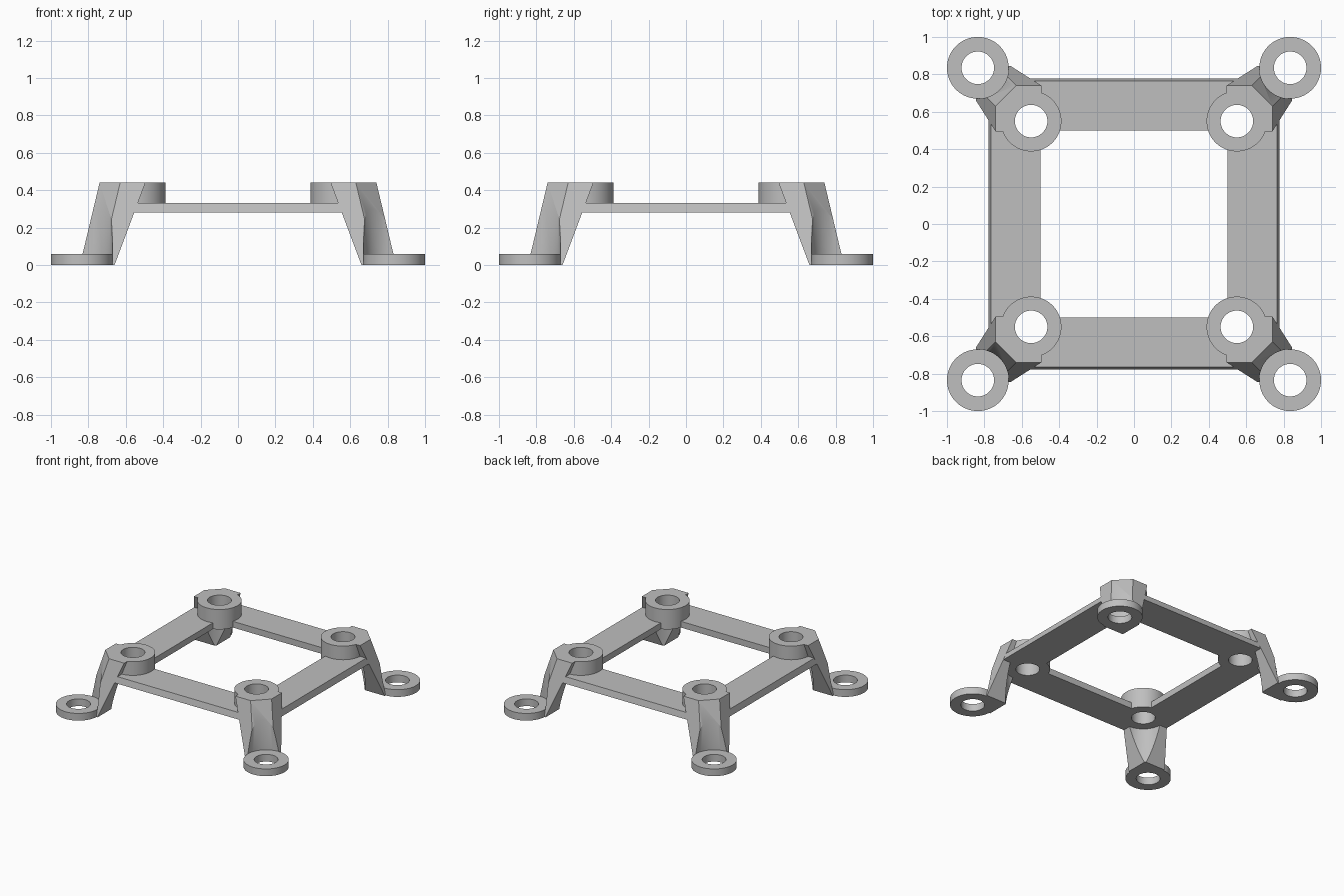
import bpy
import bmesh
import math

if "Cube" in bpy.data.objects:
    bpy.data.objects.remove(bpy.data.objects["Cube"])

TOP = 0.44                       # height of the standoffs
FRAME_LOW, FRAME_HIGH = 0.28, 0.33
FOOT_TOP = 0.058
CHAMFER = 0.11
POST, POST_R = 0.55, 0.162       # standoff position on x and y, radius
FOOT, FOOT_R = 0.835, 0.165
HOLE_R = 0.087

grey = bpy.data.materials.new("light grey")
grey.use_nodes = True
colour = (0.52, 0.52, 0.52, 1)
grey.diffuse_color = colour
grey.node_tree.nodes["Principled BSDF"].inputs["Base Color"].default_value = colour


def loft(name, low, high, z0, z1):
    """Closed solid between two outlines with equal point counts."""
    bm = bmesh.new()
    a = [bm.verts.new((x, y, z0)) for x, y in low]
    b = [bm.verts.new((x, y, z1)) for x, y in high]
    bm.faces.new(a[::-1])
    bm.faces.new(b)
    n = len(a)
    for i in range(n):
        j = (i + 1) % n
        bm.faces.new((a[i], a[j], b[j], b[i]))
    bmesh.ops.recalc_face_normals(bm, faces=bm.faces)
    mesh = bpy.data.meshes.new(name)
    bm.to_mesh(mesh)
    bm.free()
    mesh.materials.append(grey)
    obj = bpy.data.objects.new(name, mesh)
    bpy.context.collection.objects.link(obj)
    return obj


def cylinder(name, centre, radius, z0, z1, sides=64):
    ring = [(centre + radius * math.cos(math.tau * (i + 0.5) / sides),
             centre + radius * math.sin(math.tau * (i + 0.5) / sides))
            for i in range(sides)]
    return loft(name, ring, ring, z0, z1)


def apply_modifier(obj, mod):
    bpy.ops.object.select_all(action='DESELECT')
    bpy.context.view_layer.objects.active = obj
    obj.select_set(True)
    bpy.ops.object.modifier_apply(modifier=mod.name)


def combine(obj, tool, operation):
    mod = obj.modifiers.new("combine", 'BOOLEAN')
    mod.operation = operation
    mod.solver = 'EXACT'
    mod.object = tool
    apply_modifier(obj, mod)
    bpy.data.objects.remove(tool)


def leg_outline(lo, hi):
    cut = hi - CHAMFER
    return [(lo, lo), (hi, lo), (hi, cut), (cut, hi), (lo, hi)]


def frame_outline(z):
    hi = 0.845 - 0.105 * z / TOP - 0.001
    cut = hi - CHAMFER
    return [(hi, -cut), (hi, cut), (cut, hi), (-cut, hi),
            (-hi, cut), (-hi, -cut), (-cut, -hi), (cut, -hi)]


# Splayed corner leg, hollowed beneath the standoff
body = loft("mounting_bracket", leg_outline(0.66, 0.845),
            leg_outline(0.495, 0.74), 0, TOP)
combine(body, cylinder("under_clearance", POST, POST_R, -0.1, FRAME_LOW), 'DIFFERENCE')

# Flat square frame with sloped outer sides
frame = loft("frame", frame_outline(FRAME_LOW), frame_outline(FRAME_HIGH),
             FRAME_LOW, FRAME_HIGH)
opening = [(-0.5, -0.5), (0.5, -0.5), (0.5, 0.5), (-0.5, 0.5)]
combine(frame, loft("opening", opening, opening, 0, 1), 'DIFFERENCE')
combine(body, frame, 'UNION')

# Round groove above the foot, then the standoff and foot pad
combine(body, cylinder("groove", FOOT, FOOT_R, FOOT_TOP, 1), 'DIFFERENCE')
combine(body, cylinder("standoff", POST, POST_R, FRAME_LOW, TOP), 'UNION')
combine(body, cylinder("foot", FOOT, FOOT_R, 0, FOOT_TOP), 'UNION')

# Screw holes
for place in (POST, FOOT):
    combine(body, cylinder("screw_hole", place, HOLE_R, -0.1, 1), 'DIFFERENCE')

# Repeat the finished corner on all four sides
mirror = body.modifiers.new("mirror", 'MIRROR')
mirror.use_axis = (True, True, False)
mirror.use_bisect_axis = (True, True, False)
mirror.use_clip = True
apply_modifier(body, mirror)
bpy.ops.object.shade_smooth_by_angle(angle=math.radians(25))
